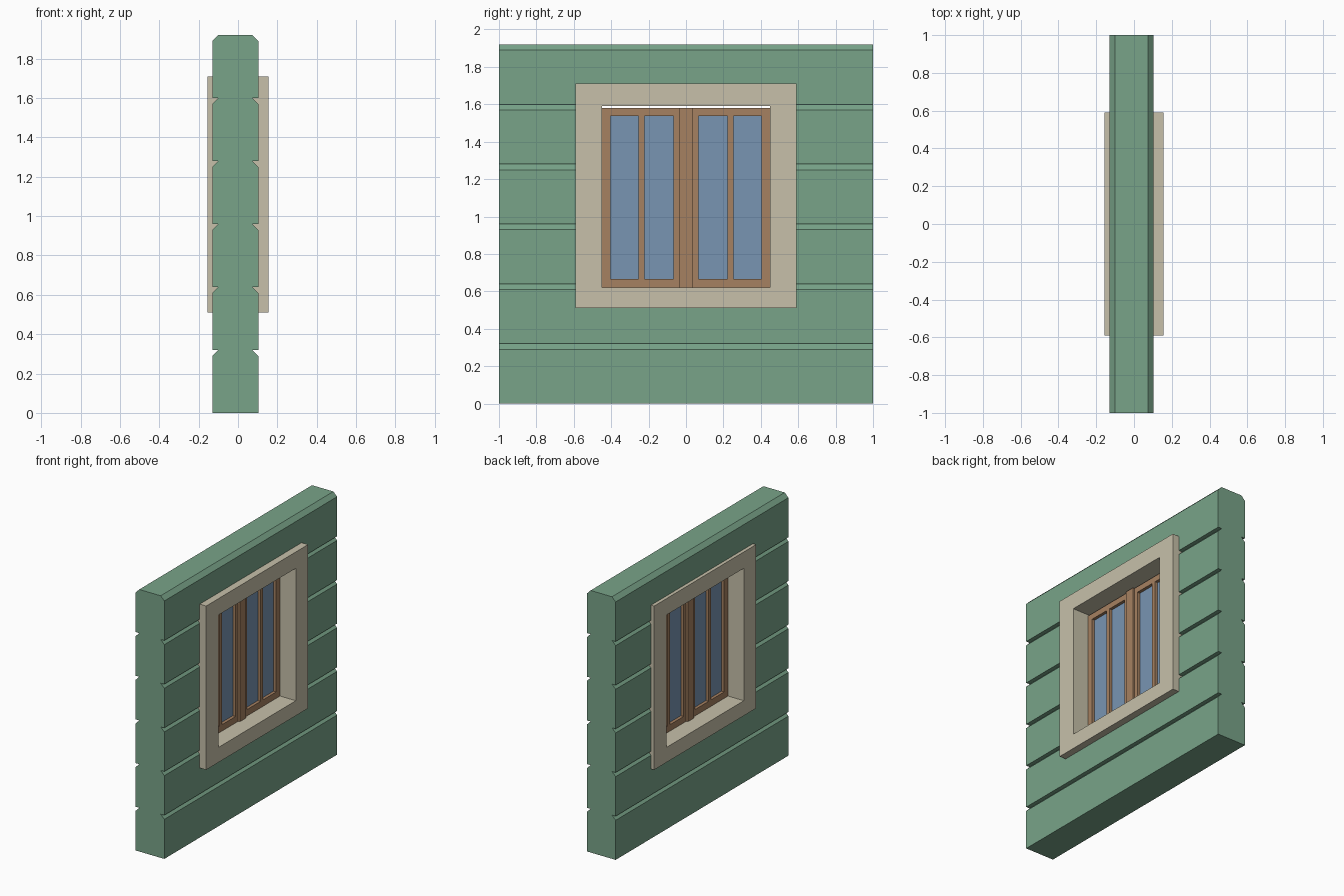
import bpy, bmesh

if "Cube" in bpy.data.objects:
    bpy.data.objects.remove(bpy.data.objects["Cube"])


def material(name, rgb):
    m = bpy.data.materials.new(name)
    m.diffuse_color = (*rgb, 1)
    m.use_nodes = True
    m.node_tree.nodes["Principled BSDF"].inputs["Base Color"].default_value = m.diffuse_color
    return m


GREEN = material("green_paint", (0.19, 0.37, 0.25))
CREAM = material("cream_trim", (0.57, 0.53, 0.40))
WOOD = material("brown_wood", (0.38, 0.22, 0.12))
GLASS = material("blue_glass", (0.19, 0.30, 0.45))


def finish(name, bm, mat):
    bmesh.ops.recalc_face_normals(bm, faces=bm.faces)
    mesh = bpy.data.meshes.new(name)
    bm.to_mesh(mesh)
    bm.free()
    ob = bpy.data.objects.new(name, mesh)
    bpy.context.collection.objects.link(ob)
    if mat:
        mesh.materials.append(mat)
    return ob


def box(name, x, y, z, mat):
    bm = bmesh.new()
    bmesh.ops.create_cube(bm, size=1)
    for v in bm.verts:
        v.co = [r[0] if c < 0 else r[1] for c, r in zip(v.co, (x, y, z))]
    return finish(name, bm, mat)


def frame(name, x, outer, inner, mat):
    """Rectangular ring in the y-z plane; outer and inner are (y0, y1, z0, z1)."""
    bm = bmesh.new()
    rings = []
    for xx in x:
        for y0, y1, z0, z1 in (outer, inner):
            rings.append([bm.verts.new((xx, *p)) for p in
                          ((y0, z0), (y1, z0), (y1, z1), (y0, z1))])
    ob, ib, of, inf = rings
    for a, b in ((ob, ib), (of, inf), (ob, of), (ib, inf)):
        for i in range(4):
            j = (i + 1) % 4
            bm.faces.new((a[i], a[j], b[j], b[i]))
    return finish(name, bm, mat)


# Clapboard wall: stepped board profile extruded along y
X0, X1, BOARD, CUT = -0.13, 0.103, 0.32, 0.03
right, left = [], []
for i in range(6):
    z0, z1 = i * BOARD, (i + 1) * BOARD
    steps = ((0, z0), (0, z1 - CUT), (CUT, z1))
    right += [(X1 - d, z) for d, z in steps]
    left += [(X0 + d, z) for d, z in steps]
bm = bmesh.new()
face = bm.faces.new([bm.verts.new((x, -1, z)) for x, z in right + left[::-1]])
ext = bmesh.ops.extrude_face_region(bm, geom=[face])
bmesh.ops.translate(bm, vec=(0, 2, 0),
                    verts=[g for g in ext["geom"] if isinstance(g, bmesh.types.BMVert)])
wall = finish("wall", bm, GREEN)

# Window opening, hidden behind the trim
cutter = box("opening_cutter", (-0.5, 0.5), (-0.52, 0.52), (0.57, 1.65), None)
cutter.hide_render = True
mod = wall.modifiers.new("opening", "BOOLEAN")
mod.operation = "DIFFERENCE"
mod.solver = "EXACT"
mod.object = cutter
bpy.context.view_layer.objects.active = wall
bpy.ops.object.modifier_apply(modifier=mod.name)
bpy.data.objects.remove(cutter)

# Trim lining the opening through the wall
frame("window_trim", (-0.155, 0.155), (-0.59, 0.59, 0.51, 1.71),
      (-0.448, 0.448, 0.62, 1.59), CREAM)

# Pair of sashes, each with a glazing bar, meeting strip and two panes
for side, s in (("left", -1), ("right", 1)):
    def span(a, b):
        return tuple(sorted((s * a, s * b)))
    frame(f"{side}_sash", (-0.027, 0.027), (*span(0, 0.448), 0.62, 1.58),
          (*span(0.067, 0.404), 0.667, 1.537), WOOD)
    box(f"{side}_glazing_bar", (-0.027, 0.027), span(0.222, 0.253), (0.667, 1.537), WOOD)
    box(f"{side}_meeting_strip", (-0.04, 0.04), span(0, 0.036), (0.62, 1.58), WOOD)
    for k, (a, b) in enumerate(((0.067, 0.222), (0.253, 0.404))):
        box(f"{side}_pane_{k + 1}", (-0.005, 0.005), span(a, b), (0.667, 1.537), GLASS)
